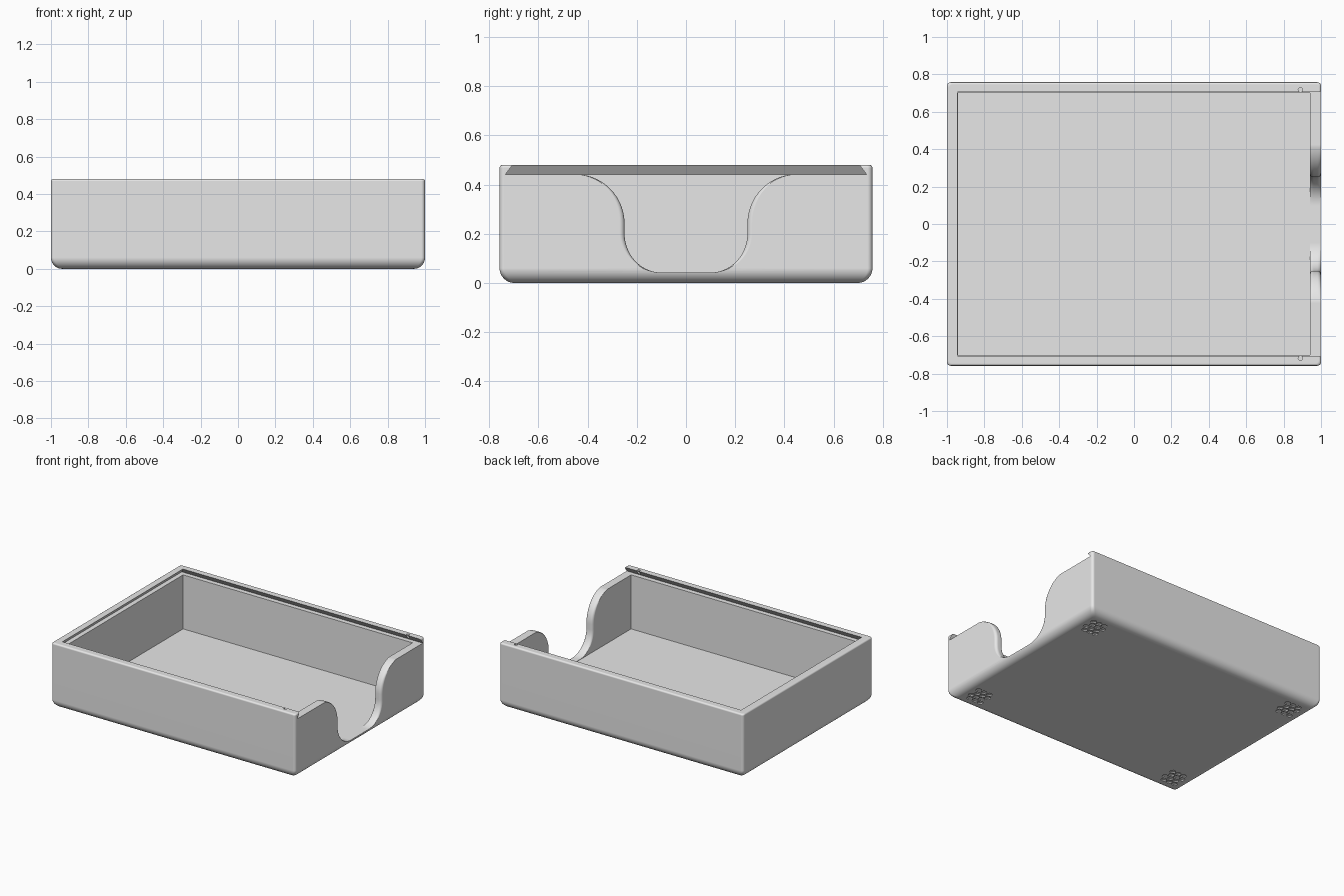
import bpy, bmesh, math

if "Cube" in bpy.data.objects:
    bpy.data.objects.remove(bpy.data.objects["Cube"], do_unlink=True)

HX, HY, H = 1.0, 0.758, 0.48      # outer half sizes and height
FLOOR, LEDGE = 0.04, 0.44         # inside floor, lid groove floor
INX, INY = 0.94, 0.70             # cavity half sizes

grey = bpy.data.materials.new("plain grey")
grey.use_nodes = True
grey.diffuse_color = (0.8, 0.8, 0.8, 1)
grey.node_tree.nodes["Principled BSDF"].inputs["Base Color"].default_value = (0.8, 0.8, 0.8, 1)


def loft(name, solids):
    """Each solid is a list of matching rings, skinned and capped."""
    bm = bmesh.new()
    for rings in solids:
        rows = [[bm.verts.new(p) for p in ring] for ring in rings]
        n = len(rows[0])
        for a, b in zip(rows, rows[1:]):
            for i in range(n):
                j = (i + 1) % n
                bm.faces.new((a[i], a[j], b[j], b[i]))
        bm.faces.new(rows[0][::-1])
        bm.faces.new(rows[-1])
    bmesh.ops.recalc_face_normals(bm, faces=bm.faces)
    mesh = bpy.data.meshes.new(name)
    bm.to_mesh(mesh)
    bm.free()
    mesh.materials.append(grey)
    obj = bpy.data.objects.new(name, mesh)
    bpy.context.collection.objects.link(obj)
    return obj


def rect(x0, x1, y, z):
    return [(x0, -y, z), (x1, -y, z), (x1, y, z), (x0, y, z)]


def rounded_rect(inset, z, r=0.02, steps=5):
    ring = []
    for k, (sx, sy) in enumerate(((1, 1), (-1, 1), (-1, -1), (1, -1))):
        for i in range(steps + 1):
            a = math.radians(90 * (k + i / steps))
            ring.append((sx * (HX - inset - r) + r * math.cos(a),
                         sy * (HY - inset - r) + r * math.sin(a), z))
    return ring


def prism(x, y, r, z0, z1, sides):
    return [[(x + r * math.cos(math.tau * i / sides),
              y + r * math.sin(math.tau * i / sides), z) for i in range(sides)]
            for z in (z0, z1)]


def quarter(steps):
    return [math.pi / 2 * i / steps for i in range(steps + 1)]


# Outer block: wide round along the bottom, small round along the top
BOT, TOP = 0.06, 0.012
rings = [rounded_rect(BOT * (1 - math.sin(a)), BOT * (1 - math.cos(a))) for a in quarter(10)]
rings += [rounded_rect(TOP * (1 - math.cos(a)), H - TOP + TOP * math.sin(a)) for a in quarter(4)]
tray = loft("tray", [rings])

# Cavity and dovetail lid groove open at the +x end
cavity = loft("cavity_cutter", [[rect(-INX, INX, INY, FLOOR), rect(-INX, INX, INY, 0.6)]])
groove = loft("groove_cutter", [[rect(-0.975, 1.1, 0.735, LEDGE), rect(-0.93, 1.1, 0.69, 0.5)]])


# Finger notch: S-shaped sides that flare at both wall faces
def notch_ring(x, flare):
    half = []
    for a in quarter(14):
        half.append((0.1 + 0.15 * math.sin(a) + flare * math.sin(a), 0.202 - 0.16 * math.cos(a)))
    for a in quarter(14):
        half.append((0.45 - 0.2 * math.cos(a) + flare * math.cos(a), 0.242 + 0.2 * math.sin(a)))
    half.append((0.45, 0.6))
    return [(x, y, z) for y, z in half] + [(x, -y, z) for y, z in reversed(half)]


R = 0.02
outer = [(HX - R + R * math.sin(a), R * (1 - math.cos(a))) for a in quarter(5)]
inner = [(INX + HX - x, f) for x, f in reversed(outer)]
sections = [(INX - 0.02, R)] + inner + outer + [(HX + 0.03, R)]
notch = loft("notch_cutter", [[notch_ring(x, f) for x, f in sections]])

# Lid catch holes in the groove lips
holes = loft("catch_cutter", [prism(0.89, s * 0.717, 0.012, LEDGE, 0.6, 16) for s in (-1, 1)])

# Textured grip patches under the corners: small shallow hexagon cells
cells = []
for sx in (-1, 1):
    for sy in (-1, 1):
        for row in range(4):
            for col in range(3):
                cx = sx * 0.85 + (col - 1) * 0.046 + (0.011 if row % 2 else -0.011)
                cy = sy * 0.6 + (row - 1.5) * 0.04
                cells.append(prism(cx, cy, 0.021, -0.02, 0.008, 6))
grips = loft("grip_cutter", cells)

# Carve everything out of the block
bpy.context.view_layer.objects.active = tray
tray.select_set(True)
for cutter in (cavity, groove, notch, holes, grips):
    cutter.hide_render = True
    mod = tray.modifiers.new("cut", 'BOOLEAN')
    mod.operation, mod.solver, mod.object = 'DIFFERENCE', 'EXACT', cutter
    bpy.ops.object.modifier_apply(modifier=mod.name)
    bpy.data.objects.remove(cutter, do_unlink=True)

bpy.ops.object.shade_smooth_by_angle(angle=math.radians(30))
weighted = tray.modifiers.new("even_shading", 'WEIGHTED_NORMAL')
weighted.keep_sharp = True
